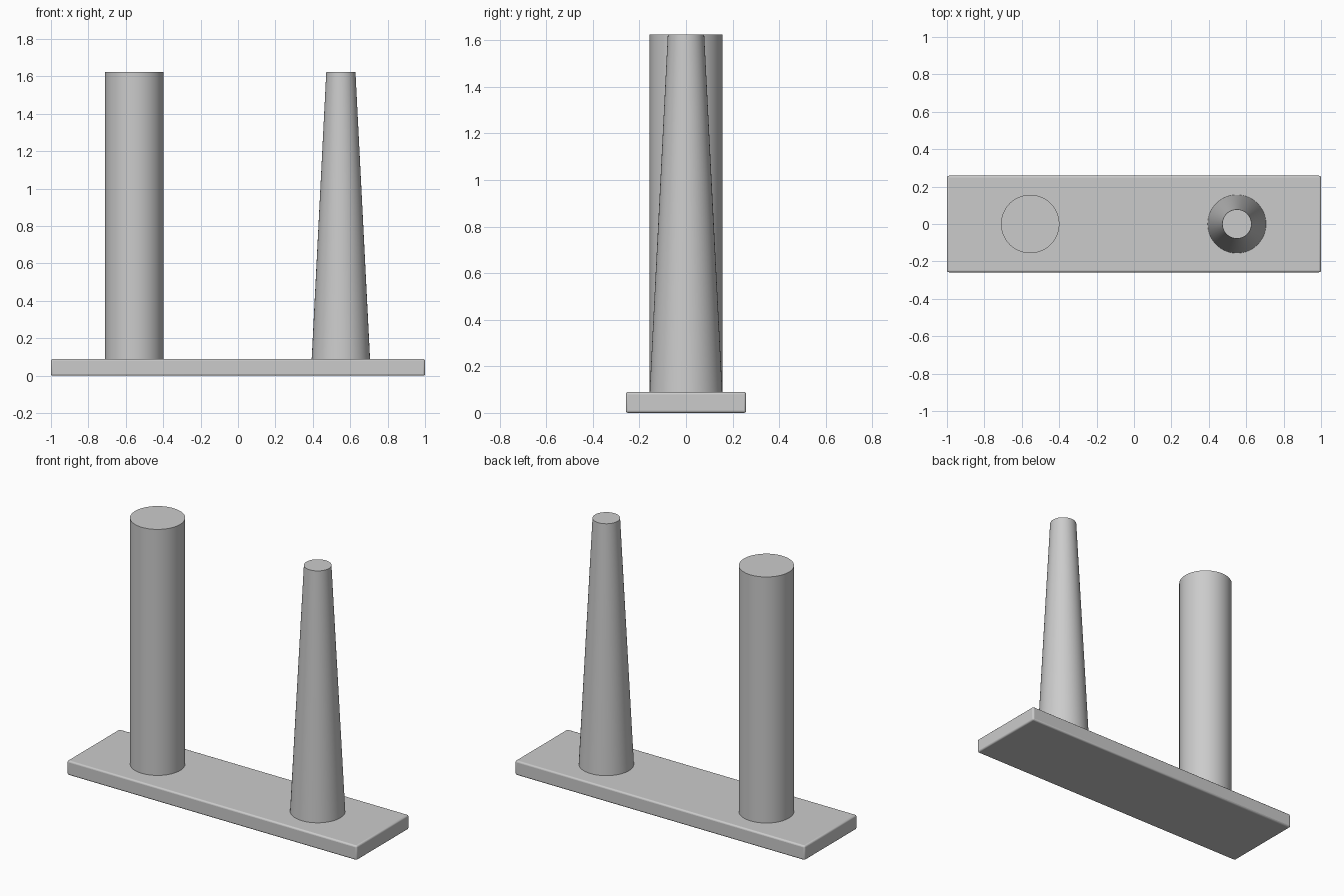
import bpy
import math

cube = bpy.data.objects.get("Cube")
if cube:
    bpy.data.objects.remove(cube, do_unlink=True)

# One plain grey for every part
grey = bpy.data.materials.new("light_grey")
grey.use_nodes = True
colour = (0.6, 0.6, 0.6, 1)
grey.diffuse_color = colour
grey.node_tree.nodes["Principled BSDF"].inputs["Base Color"].default_value = colour

BASE_TOP, POST_TOP = 0.09, 1.625
RADIUS = 0.156


def finish(name):
    obj = bpy.context.object
    obj.name = name
    obj.data.materials.append(grey)
    bpy.ops.object.shade_smooth_by_angle(angle=math.radians(30))
    return obj


def post(name, x, top_radius):
    height = POST_TOP - BASE_TOP
    bpy.ops.mesh.primitive_cone_add(
        vertices=64, radius1=RADIUS, radius2=top_radius, depth=height,
        location=(x, 0, BASE_TOP + height / 2))
    return finish(name)


# Base plate with softened edges
bpy.ops.mesh.primitive_cube_add(size=1, location=(0, 0, BASE_TOP / 2))
bpy.context.object.scale = (2, 0.516, BASE_TOP)
bpy.ops.object.transform_apply(location=False, rotation=False, scale=True)
base = finish("base_plate")
bevel = base.modifiers.new("soft_edges", "BEVEL")
bevel.width = 0.01
bevel.segments = 3

# Straight post on the right, tapered post on the left
post("straight_post", -0.555, RADIUS)
post("tapered_post", 0.55, RADIUS / 2)
